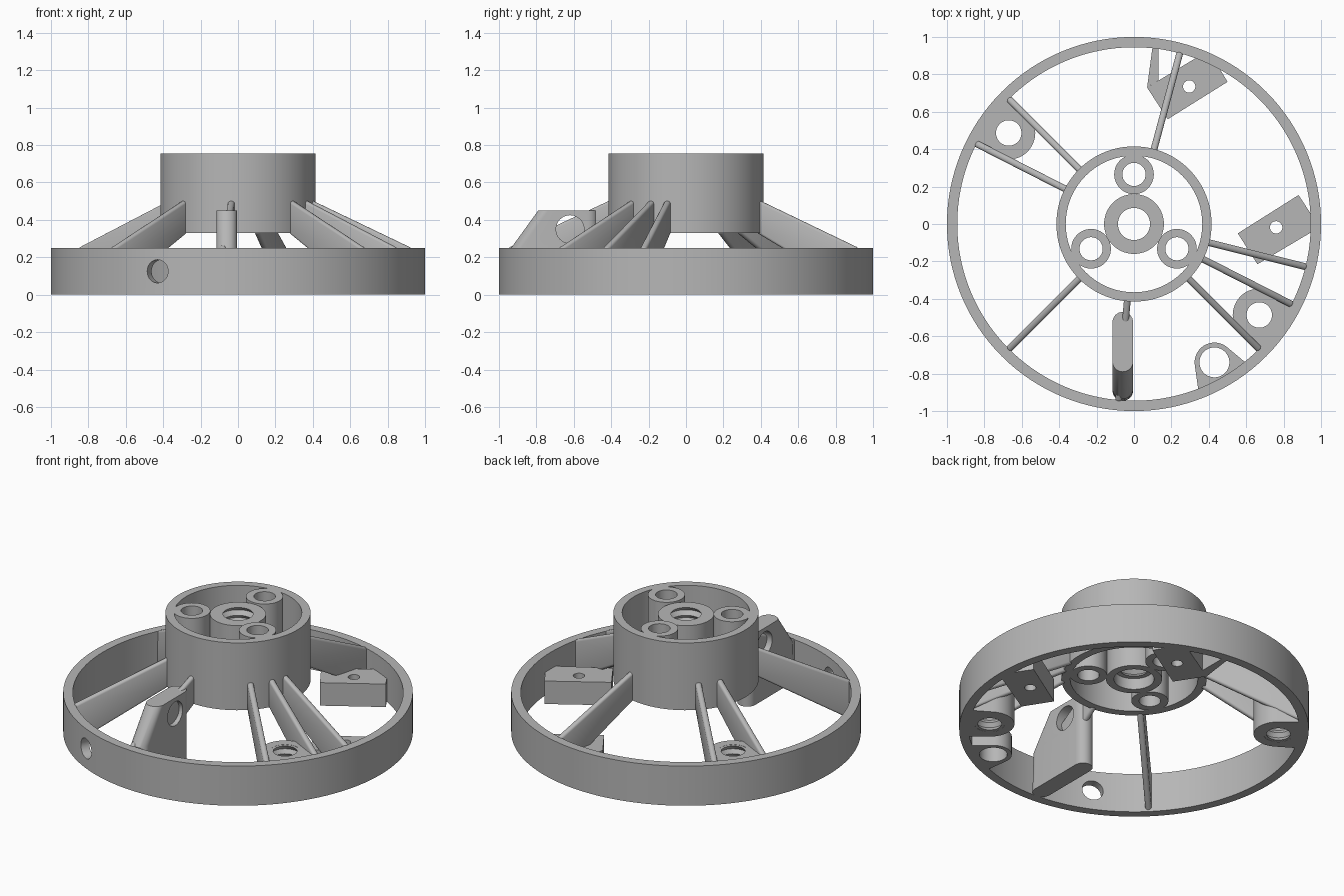
import bpy, bmesh, math
from math import cos, sin, pi, radians
from mathutils import Matrix, Vector
from mathutils.geometry import convex_hull_2d

cube = bpy.data.objects.get("Cube")
if cube:
    bpy.data.objects.remove(cube, do_unlink=True)

GREY = (0.47, 0.47, 0.47, 1)
mat = bpy.data.materials.new("plain_grey")
mat.use_nodes = True
mat.diffuse_color = GREY
mat.node_tree.nodes["Principled BSDF"].inputs["Base Color"].default_value = GREY


def loft(name, rings, closed=False, matrix=Matrix()):
    """Skin a row of equal point rings; cap the ends or join them up."""
    bm = bmesh.new()
    rows = [[bm.verts.new(matrix @ Vector(p)) for p in ring] for ring in rings]
    n = len(rows[0])
    pairs = list(zip(rows, rows[1:] + rows[:1])) if closed else list(zip(rows, rows[1:]))
    for a, b in pairs:
        for i in range(n):
            j = (i + 1) % n
            bm.faces.new((a[i], a[j], b[j], b[i]))
    if not closed:
        bm.faces.new(rows[0])
        bm.faces.new(rows[-1])
    bmesh.ops.recalc_face_normals(bm, faces=bm.faces)
    mesh = bpy.data.meshes.new(name)
    bm.to_mesh(mesh)
    bm.free()
    mesh.materials.append(mat)
    obj = bpy.data.objects.new(name, mesh)
    bpy.context.collection.objects.link(obj)
    return obj


def prism(name, pts, lo, hi, matrix=Matrix()):
    return loft(name, [[(x, y, z) for x, y in pts] for z in (lo, hi)], matrix=matrix)


def arc(cx, cy, r, start, end, n):
    return [(cx + r * cos(start + (end - start) * i / n),
             cy + r * sin(start + (end - start) * i / n)) for i in range(n + 1)]


def lathe(name, profile, at=(0, 0), n=64):
    """Turn a closed (radius, height) profile about an upright axis."""
    rings = [[(at[0] + r * cos(2 * pi * i / n), at[1] + r * sin(2 * pi * i / n), z)
              for i in range(n)] for r, z in profile]
    return loft(name, rings, closed=True)


def tube(name, outer, inner, lo, hi, at=(0, 0), n=64):
    return lathe(name, [(outer, lo), (outer, hi), (inner, hi), (inner, lo)], at, n)


def thread(inner, groove, lo, hi, turns):
    """Zigzag bore profile, listed from the top down."""
    step = (hi - lo) / turns
    pts = [(inner, hi)]
    for i in range(turns):
        top = hi - i * step
        pts += [(groove, top - step * 0.5), (inner, top - step)]
    return pts


def apply(obj, mod):
    bpy.context.view_layer.objects.active = obj
    bpy.ops.object.modifier_apply(modifier=mod.name)


def drill(obj, at, r, rotation=Matrix(), depth=0.3):
    """Cut a round hole through obj."""
    ring = arc(0, 0, r, 0, 2 * pi, 40)[:-1]
    cutter = prism("cutter", ring, -depth, depth, Matrix.Translation(at) @ rotation)
    cutter.hide_render = True
    mod = obj.modifiers.new("hole", 'BOOLEAN')
    mod.operation, mod.solver, mod.object = 'DIFFERENCE', 'EXACT', cutter
    apply(obj, mod)
    bpy.data.objects.remove(cutter, do_unlink=True)


def polar(r, deg):
    return (r * cos(radians(deg)), r * sin(radians(deg)))


def tab(name, at, r, ends, height, hole):
    """Rounded lug that widens to meet the rim."""
    pts = arc(*at, r, 0, 2 * pi, 48)[:-1] + [polar(0.965, a) for a in ends]
    pts = [pts[i] for i in convex_hull_2d([Vector(p) for p in pts])]
    obj = prism(name, pts, 0, height)
    drill(obj, (*at, 0), hole)
    return obj


# Outer rim with a radial hole
rim = tube("rim", 1, 0.945, 0, 0.25, n=128)
hole_angle = 244.5
drill(rim, (*polar(0.97, hole_angle), 0.125), 0.062,
      Matrix.Rotation(radians(hole_angle), 4, 'Z') @ Matrix.Rotation(pi / 2, 4, 'Y'), 0.15)

# Hub shell, threaded centre boss and three small bosses
LOW, HIGH = 0.33, 0.755
tube("hub_shell", 0.415, 0.365, LOW, HIGH, n=96)
lathe("centre_boss", [(0.16, LOW), (0.16, HIGH - 0.01)]
      + thread(0.086, 0.108, 0.4, HIGH - 0.01, 7) + [(0.115, 0.4), (0.115, LOW)])
for deg in (90, 210, 330):
    tube("small_boss", 0.106, 0.062, LOW, HIGH, polar(0.265, deg), 48)

# Sloping ribs from hub to rim
RIB = [(0.395, LOW), (0.395, 0.51), (0.955, 0.25), (0.965, 0)]
for deg in (75, 135, 153, 225, 265, 315, 333, 346):
    turn = Matrix.Rotation(radians(deg), 4, 'Z') @ Matrix.Rotation(pi / 2, 4, 'X')
    rib = prism("rib", RIB, -0.018, 0.018, turn)
    bevel = rib.modifiers.new("round", 'BEVEL')
    bevel.width, bevel.segments = 0.014, 3
    apply(rib, bevel)

# Two threaded lugs between rib pairs
for deg in (144, 324):
    at = polar(0.828, deg)
    tab("threaded_lug", at, 0.142, (deg - 9, deg, deg + 9), 0.245, 0.086)
    lathe("lug_thread", [(0.092, 0.001), (0.092, 0.244)] + thread(0.068, 0.084, 0.001, 0.244, 5),
          at, 48)

# Plain low lug
tab("plain_lug", (0.43, -0.74), 0.106, (291, 300, 309), 0.12, 0.08)

# Rectangular brackets with a pin hole
for name, pts, hole in (
        ("rear_bracket", [(0.18, 0.56), (0.5, 0.76), (0.42, 0.895), (0.36, 0.905), (0.07, 0.73)],
         (0.295, 0.735, 0)),
        ("side_bracket", [(0.555, -0.05), (0.66, -0.215), (0.955, -0.04), (0.955, 0.04), (0.88, 0.155)],
         (0.76, -0.018, 0))):
    drill(prism(name, pts, 0, 0.145), hole, 0.033)
prism("bracket_web", [(0.07, 0.73), (0.132, 0.768), (0.132, 0.955), (0.1, 0.955)], 0, 0.145)

# Upright block with a rounded nose, sloped back and cross hole
rings = [[(x, y, z) for x, y in arc(-0.06, -0.525, 0.055, 0, pi, 16)
          + arc(-0.06, tail, 0.055, pi, 2 * pi, 16)]
         for z, tail in ((0, -0.89), (0.25, -0.88), (0.45, -0.735))]
block = loft("cross_hole_block", rings)
drill(block, (-0.06, -0.62, 0.35), 0.075, Matrix.Rotation(pi / 2, 4, 'Y'))

# Smooth the round surfaces and keep the corners crisp
bpy.ops.object.select_all(action='DESELECT')
for obj in bpy.context.collection.objects:
    if obj.type == 'MESH' and mat.name in obj.data.materials:
        obj.select_set(True)
        bpy.context.view_layer.objects.active = obj
bpy.ops.object.shade_smooth_by_angle(angle=radians(30))
